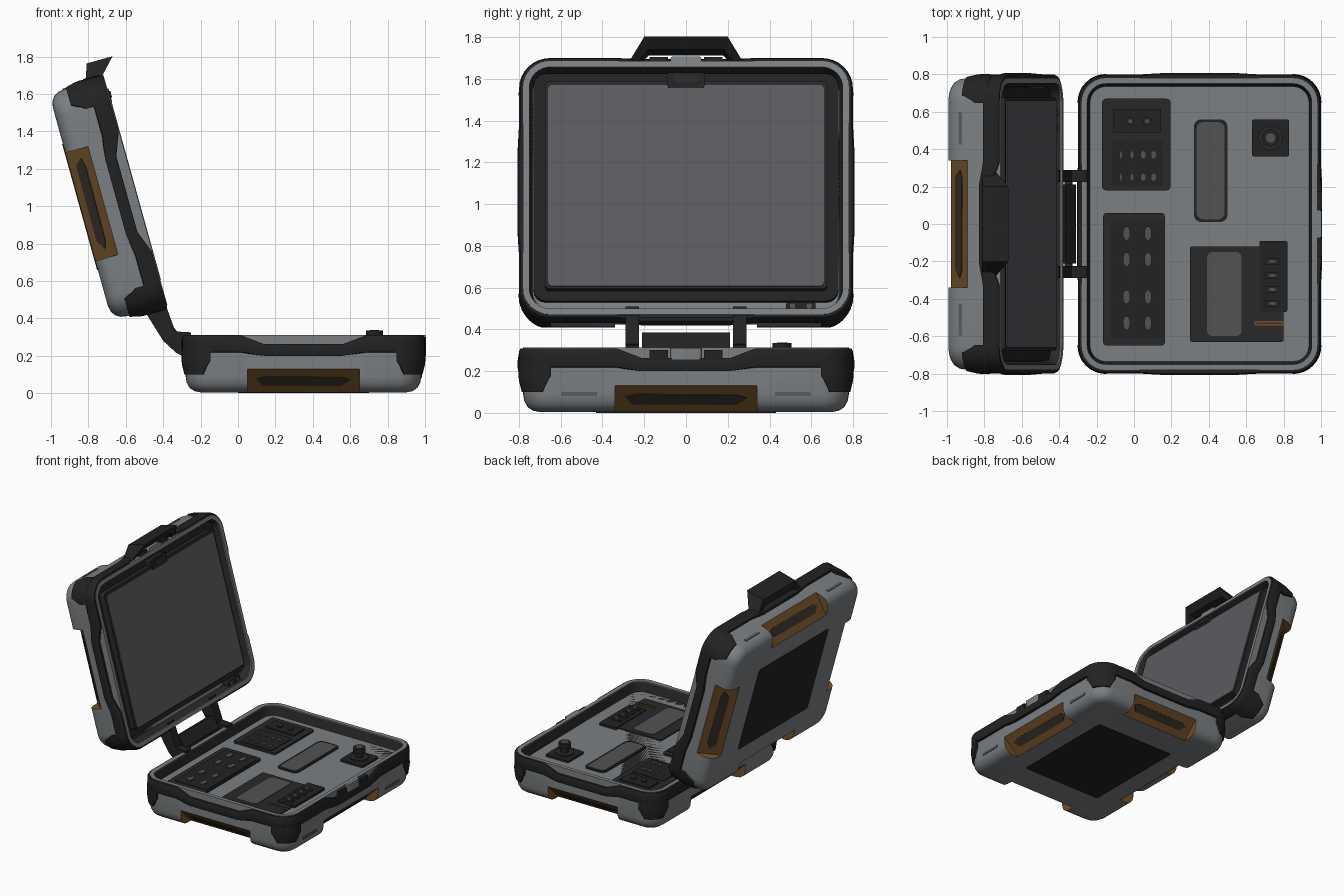
import bpy, bmesh, math
from mathutils import Vector, Matrix

if "Cube" in bpy.data.objects:
    bpy.data.objects.remove(bpy.data.objects["Cube"])

CX, HX, HY = 0.35, 0.63, 0.78      # plan centre and half sizes of one case half


def mat(name, r, g, b):
    m = bpy.data.materials.new(name)
    m.diffuse_color = (r, g, b, 1)
    m.use_nodes = True
    m.node_tree.nodes["Principled BSDF"].inputs["Base Color"].default_value = m.diffuse_color
    return m


GREY = mat("shell_grey", 0.20, 0.215, 0.225)
BLACK = mat("rubber_black", 0.016, 0.016, 0.016)
PANEL = mat("panel_black", 0.022, 0.022, 0.022)
SCREEN = mat("screen_grey", 0.105, 0.102, 0.115)
WINDOW = mat("window_grey", 0.085, 0.085, 0.088)
SLOT = mat("slot_grey", 0.10, 0.105, 0.11)
BROWN = mat("worn_brown", 0.17, 0.082, 0.022)
STAIN = mat("stain_dark", 0.035, 0.029, 0.021)


def finish(name, bm, m):
    bmesh.ops.recalc_face_normals(bm, faces=bm.faces)
    me = bpy.data.meshes.new(name)
    bm.to_mesh(me)
    bm.free()
    me.materials.append(m)
    smooth(me)
    ob = bpy.data.objects.new(name, me)
    bpy.context.collection.objects.link(ob)
    return ob


def smooth(me):
    for p in me.polygons:
        p.use_smooth = True
    me.set_sharp_from_angle(angle=math.radians(32))


def loft(name, rings, m, closed=False):
    bm = bmesh.new()
    vs = [[bm.verts.new(p) for p in r] for r in rings]
    n = len(vs[0])
    pairs = list(zip(vs, vs[1:])) + ([(vs[-1], vs[0])] if closed else [])
    for a, b in pairs:
        for i in range(n):
            j = (i + 1) % n
            bm.faces.new((a[i], a[j], b[j], b[i]))
    if not closed:
        bm.faces.new(vs[0])
        bm.faces.new(vs[-1])
    return finish(name, bm, m)


def extrude(name, pts, vec, m):
    v = Vector(vec)
    return loft(name, [[Vector(p) for p in pts], [Vector(p) + v for p in pts]], m)


def box(name, x0, x1, y0, y1, z0, z1, m, r=0.0):
    # upright block, with rounded plan corners if r is given
    pts = []
    for k, (cx, cy) in enumerate(((x1 - r, y1 - r), (x0 + r, y1 - r), (x0 + r, y0 + r), (x1 - r, y0 + r))):
        for i in range(5 if r else 1):
            a = math.radians(k * 90 + i * 22.5)
            pts.append((cx + r * math.cos(a), cy + r * math.sin(a), z0))
    return extrude(name, pts, (0, 0, z1 - z0), m)


def disc(name, x, y, r, z0, z1, m, ry=None, n=20):
    pts = [(x + r * math.cos(2 * math.pi * i / n), y + (ry or r) * math.sin(2 * math.pi * i / n), z0) for i in range(n)]
    return extrude(name, pts, (0, 0, z1 - z0), m)


def axes(k):
    a = math.radians(k * 90 + 90)
    n = Vector((round(math.cos(a)), round(math.sin(a)), 0))
    return n, Vector((-n.y, n.x, 0))


def ring(o, z, dip=0.0, bulge=0.0):
    # rounded rectangle offset by o; the middle of each side can dip and bulge
    hx, hy, r = HX + o, HY + o, 0.13 + o
    pts = []
    for k, (sx, sy) in enumerate(((1, 1), (-1, 1), (-1, -1), (1, -1))):
        for i in range(9):
            a = math.radians(k * 90 + i * 11.25)
            pts.append(Vector((CX + sx * (hx - r) + r * math.cos(a), sy * (hy - r) + r * math.sin(a), z)))
        n, t = axes(k)
        d = hx if k % 2 else hy
        for s, w in ((-0.33, 0), (-0.21, 1), (0.21, 1), (0.33, 0)):
            pts.append(Vector((CX, 0, z - dip * w)) + n * (d + bulge * w) + t * s)
    return pts


# ---- parts shared by both case halves ----
half = []
shell = loft("shell", [ring(o, z) for o, z in ((-0.08, 0.004), (-0.047, 0.011), (-0.022, 0.028),
             (-0.006, 0.055), (0, 0.09), (0, 0.235))], GREY)
cutters = []
for k in range(4):                  # chamfered grips cut into each lower edge
    n, t = axes(k)
    d, L = (HX, 0.34) if k % 2 else (HY, 0.30)
    c = Vector((CX, 0, 0)) - t * L
    Z = Vector((0, 0, 1))
    tri = [c + n * (d + a) + Z * z for a, z in ((-0.18, -0.05), (0.05, 0.18), (0.2, -0.05))]
    cut = extrude("grip_cutter", tri, t * 2 * L, BROWN)
    cut.hide_render = True
    cutters.append(cut)
    md = shell.modifiers.new("grip", 'BOOLEAN')
    md.operation, md.object, md.solver = 'DIFFERENCE', cut, 'EXACT'
    md.material_mode = 'TRANSFER'
    q, e = n - Z, n * -1 - Z        # dark worn strip on the grip face
    up, out = (n + Z).normalized(), (n - Z).normalized()
    mid = Vector((CX, 0, 0.065)) + n * (d - 0.065) - t * (L - 0.05)
    pts = [mid + up * 0.018 + out * 0.004, mid + t * 0.05 + up * 0.036 + out * 0.004,
           mid + t * (2 * L - 0.14) + up * 0.03 + out * 0.004, mid + t * (2 * L - 0.1) + up * 0.01 + out * 0.004,
           mid + t * (2 * L - 0.15) - up * 0.034 + out * 0.004, mid + t * 0.03 - up * 0.03 + out * 0.004]
    half.append(extrude("grip_worn_strip", pts, out * -0.007, STAIN))
me = bpy.data.meshes.new_from_object(shell.evaluated_get(bpy.context.evaluated_depsgraph_get()))
shell.modifiers.clear()
shell.data = me
smooth(me)
for c in cutters:
    bpy.data.objects.remove(c)
half.append(shell)

half.append(loft("seal_lip", [ring(0, 0.2), ring(0, 0.312), ring(-0.03, 0.312), ring(-0.03, 0.2)], GREY, True))
half.append(loft("rim_band", [ring(-0.01, 0.215, 0.015, 0.007), ring(0.016, 0.22, 0.02, 0.007),
            ring(0.019, 0.235, 0.02, 0.007), ring(0.019, 0.295, 0.045, 0.007),
            ring(0.012, 0.308, 0.046, 0.007), ring(-0.01, 0.308, 0.046, 0.007)], BLACK, True))
half.append(loft("inner_tray", [ring(-0.02, 0.2), ring(-0.02, 0.305), ring(-0.03, 0.305),
            ring(-0.045, 0.235)], PANEL))
half.append(box("outer_plate", 0.0, 0.7, -0.43, 0.43, 0, 0.01, BLACK, 0.02))

for sx in (1, -1):                  # corner guards
    for sy in (1, -1):
        rows = []
        for z, g, o in ((0.24, -0.02, 0.02), (0.175, -0.02, 0.022), (0.15, 0.1, 0.02), (0.10, 0.28, 0.012)):
            p = []
            for rad, rev in ((0.13 + o, 1), (0.105, -1)):
                for i in list(range(9))[::rev]:
                    a = g + (math.pi / 2 - 2 * g) * i / 8
                    p.append(Vector((CX + sx * (HX - 0.13 + rad * math.cos(a)), sy * (HY - 0.13 + rad * math.sin(a)), z)))
            rows.append(p)
        half.append(loft("corner_guard", rows, BLACK))
for s in (1, -1):                   # side slots and latch on the far end
    half.append(box("vent_slot", 0.97, 0.984, s * 0.51 - 0.085, s * 0.51 + 0.085, 0.08, 0.1, SLOT))
    half.append(box("latch_ear", 0.96, 1.004, s * 0.13 - 0.045, s * 0.13 + 0.045, 0.2, 0.3, BLACK))
half.append(box("latch_tab", 0.96, 1.003, -0.075, 0.075, 0.22, 0.311, GREY, 0.015))

# ---- lid: same half, swung open about the hinge ----
A = math.radians(15.5)
U, N = Vector((-math.sin(A), 0, math.cos(A))), Vector((math.cos(A), 0, math.sin(A)))
M = Matrix((U, (0, -1, 0), N)).transposed().to_4x4()
M.translation = U * 0.835 - N * 0.55
lid = []
for ob in half:
    c = ob.copy()
    c.name = "lid_" + ob.name
    ob.name = "base_" + ob.name
    bpy.context.collection.objects.link(c)
    lid.append(c)
lid.append(box("screen_frame", -0.2, 0.93, -0.73, 0.73, 0.22, 0.265, BLACK, 0.06))
lid.append(box("screen_bezel", -0.15, 0.88, -0.675, 0.675, 0.26, 0.309, PANEL, 0.02))
lid.append(box("screen", -0.14, 0.86, -0.66, 0.66, 0.305, 0.315, SCREEN, 0.02))
lid.append(box("screen_catch", 0.845, 0.92, -0.09, 0.09, 0.25, 0.318, BLACK, 0.01))
lid.append(box("screen_catch_tab", 0.87, 0.905, -0.06, 0.06, 0.31, 0.324, PANEL, 0.008))
lid.append(box("button_plate", -0.255, -0.21, -0.62, -0.48, 0.23, 0.285, BLACK, 0.01))
for y in (-0.59, -0.51):
    lid.append(disc("screen_button", -0.232, y, 0.016, 0.28, 0.292, WINDOW))

# carrying handle, leaning towards the opening
path = [(0.96, 0.29), (0.985, 0.27), (1.08, 0.2), (1.08, -0.2), (0.985, -0.27), (0.96, -0.29),
        (0.96, -0.23), (0.985, -0.225), (1.03, -0.18), (1.03, 0.18), (0.985, 0.225), (0.96, 0.23)]
lid.append(loft("handle", [[Vector((x, y, a + (x - 0.98) * b)) for x, y in path]
                           for a, b in ((0.21, 0.3), (0.29, 0.95))], BLACK))
for ob in lid:
    ob.matrix_world = M

# ---- hinge ----
arm = [(-0.50, 0.44), (-0.40, 0.51), (-0.335, 0.33), (-0.25, 0.325), (-0.25, 0.28), (-0.30, 0.2), (-0.33, 0.215), (-0.40, 0.28)]
for y in (-0.29, 0.225):
    extrude("hinge_arm", [(x, y, z) for x, z in arm], (0, 0.065, 0), BLACK)
link = [(-0.405, 0.37), (-0.37, 0.385), (-0.31, 0.31), (-0.31, 0.26), (-0.35, 0.26)]
extrude("hinge_link", [(x, -0.21, z) for x, z in link], (0, 0.42, 0), BLACK)
extrude("hinge_pin", [(-0.35 + 0.022 * math.cos(i * math.pi / 6), -0.27, 0.29 + 0.022 * math.sin(i * math.pi / 6))
                      for i in range(12)], (0, 0.54, 0), PANEL)

# ---- base interior ----
F = 0.235
box("port_panel", -0.17, 0.195, 0.18, 0.67, F - 0.02, 0.25, PANEL, 0.02)
box("port_block", -0.11, 0.145, 0.49, 0.615, F, 0.262, BLACK)
for x in (-0.02, 0.07):
    disc("port", x, 0.55, 0.022, F, 0.272, PANEL)
    disc("port_core", x, 0.55, 0.010, F, 0.275, WINDOW)
box("indicator_panel", -0.12, 0.155, 0.2, 0.45, F, 0.255, BLACK, 0.01)
for y in (0.37, 0.25):
    for x, r in ((-0.07, 0.005), (-0.01, 0.008), (0.05, 0.013), (0.105, 0.013)):
        disc("indicator", x, y, r, F, 0.261, WINDOW, 0.02, 12)
box("key_panel", -0.165, 0.165, -0.65, 0.06, F - 0.02, 0.25, PANEL, 0.02)
box("key_panel_inset", -0.125, 0.155, -0.61, 0.02, F, 0.255, BLACK, 0.01)
for x in (-0.04, 0.075):
    for y in (-0.05, -0.19, -0.39, -0.53):
        disc("key", x, y, 0.02, F, 0.264, WINDOW, 0.038, 14)
box("upper_window_frame", 0.32, 0.5, 0.01, 0.56, F - 0.02, 0.242, BLACK, 0.04)
box("upper_window", 0.335, 0.485, 0.025, 0.545, F, 0.247, WINDOW, 0.035)
box("lower_window_panel", 0.3, 0.8, -0.63, -0.12, F - 0.02, 0.245, PANEL, 0.01)
box("lower_window", 0.39, 0.575, -0.6, -0.15, F, 0.25, WINDOW, 0.03)
box("switch_panel", 0.67, 0.82, -0.47, -0.09, F, 0.252, BLACK, 0.01)
for y in (-0.2, -0.275, -0.35, -0.425):
    box("switch_seat", 0.7, 0.775, y - 0.016, y + 0.016, F, 0.265, PANEL)
    disc("switch", 0.74, y, 0.022, F, 0.28, WINDOW, 0.011, 12)
box("card_slot", 0.645, 0.8, -0.543, -0.518, F, 0.251, BROWN)
box("card_slot_gap", 0.655, 0.79, -0.535, -0.526, F, 0.254, STAIN)
box("knob_plate", 0.63, 0.83, 0.36, 0.56, F - 0.02, 0.25, BLACK, 0.015)
disc("knob_collar", 0.73, 0.46, 0.065, F, 0.262, PANEL, n=28)
disc("knob_neck", 0.73, 0.46, 0.03, F, 0.31, BLACK)
disc("knob_cap", 0.73, 0.46, 0.045, 0.3, 0.335, BLACK, n=28)
disc("knob_top", 0.73, 0.46, 0.025, 0.33, 0.338, WINDOW)
